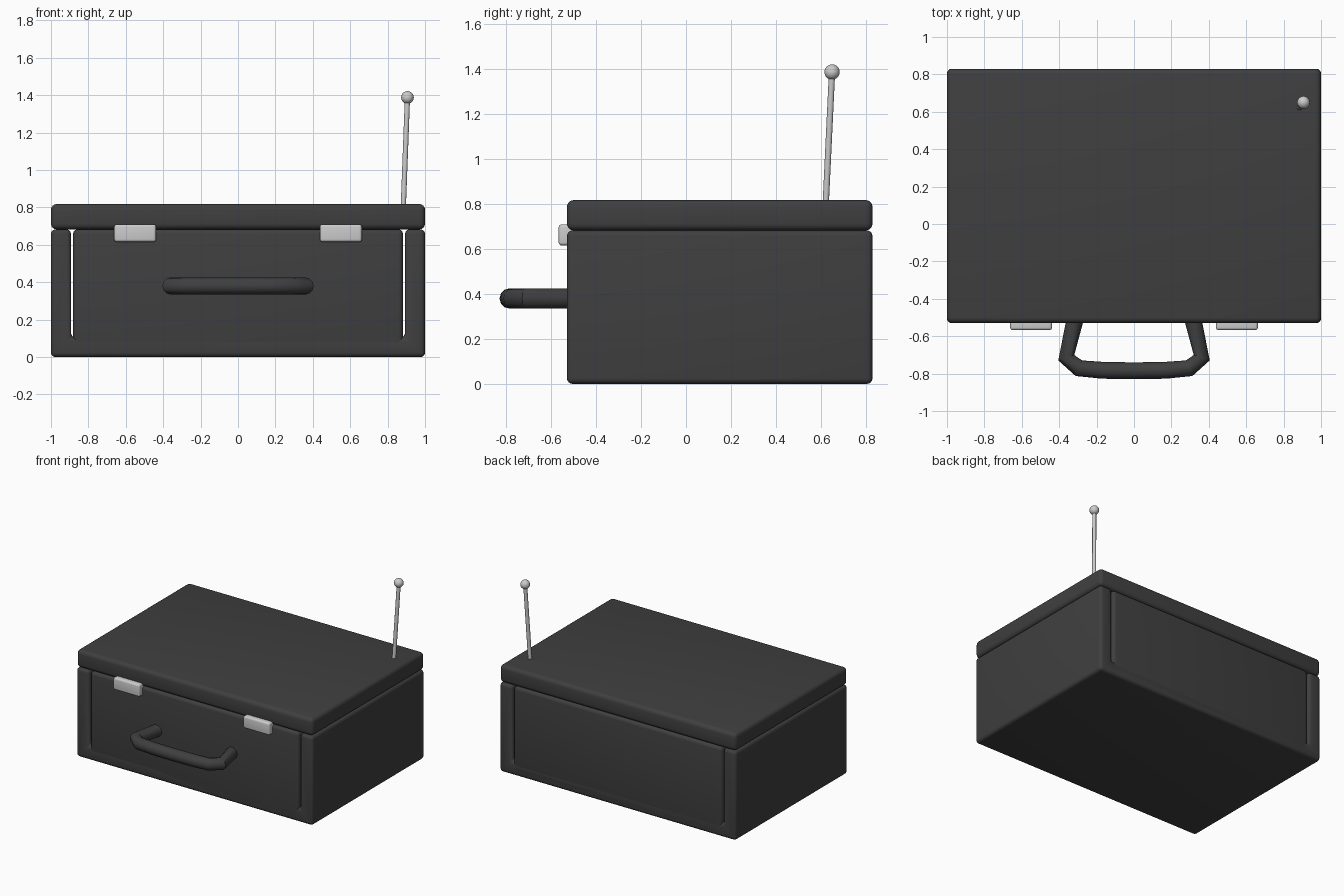
import bpy, bmesh, math
from mathutils import Vector

if "Cube" in bpy.data.objects:
    bpy.data.objects.remove(bpy.data.objects["Cube"])


def material(name, c):
    m = bpy.data.materials.new(name)
    m.diffuse_color = (*c, 1)
    m.use_nodes = True
    m.node_tree.nodes["Principled BSDF"].inputs["Base Color"].default_value = m.diffuse_color
    return m


DARK = material("dark_shell", (0.05, 0.05, 0.052))
METAL = material("bright_metal", (0.55, 0.55, 0.55))
FRONT, BACK = -0.53, 0.83


def finish(ob, mat, bevel=0.0):
    ob.data.materials.append(mat)
    bpy.ops.object.select_all(action='DESELECT')
    bpy.context.view_layer.objects.active = ob
    ob.select_set(True)
    if bevel:
        b = ob.modifiers.new("bevel", 'BEVEL')
        b.width, b.segments = bevel, 4
        bpy.ops.object.modifier_apply(modifier="bevel")
    bpy.ops.object.shade_smooth_by_angle(angle=math.radians(35))
    return ob


def extrude_profile(name, pts, y0, y1, mat, bevel):
    """Extrude an (x, z) outline along y."""
    bm = bmesh.new()
    face = bm.faces.new([bm.verts.new((x, y0, z)) for x, z in pts])
    ext = bmesh.ops.extrude_face_region(bm, geom=[face])
    moved = [g for g in ext['geom'] if isinstance(g, bmesh.types.BMVert)]
    bmesh.ops.translate(bm, verts=moved, vec=(0, y1 - y0, 0))
    bmesh.ops.recalc_face_normals(bm, faces=bm.faces)
    me = bpy.data.meshes.new(name)
    bm.to_mesh(me)
    bm.free()
    ob = bpy.data.objects.new(name, me)
    bpy.context.collection.objects.link(ob)
    return finish(ob, mat, bevel)


def rect(x0, x1, z0, z1):
    return [(x0, z0), (x1, z0), (x1, z1), (x0, z1)]


# Shell: floor and side walls, with the main block set between thin slits
shell = [(-1, 0), (1, 0), (1, 0.683), (0.893, 0.683), (0.893, 0.105),
         (-0.893, 0.105), (-0.893, 0.683), (-1, 0.683)]
extrude_profile("case_shell", shell, FRONT, BACK, DARK, 0.025)
extrude_profile("case_block", rect(-0.882, 0.882, 0, 0.683), FRONT, BACK, DARK, 0.025)

# Lid
extrude_profile("lid", rect(-1, 1, 0.683, 0.818), FRONT, BACK, DARK, 0.03)

# Latches
for side, x in (("left", -0.55), ("right", 0.55)):
    extrude_profile(side + "_latch", rect(x - 0.112, x + 0.112, 0.616, 0.71),
                    -0.567, -0.50, METAL, 0.014)

# Carry handle: mirrored tube path
half = [(0.30, -0.45), (0.32, -0.53), (0.362, -0.715), (0.295, -0.771), (0.17, -0.782)]
path = [(-x, y) for x, y in half] + [(0, -0.785)] + half[::-1]
cu = bpy.data.curves.new("carry_handle", 'CURVE')
cu.dimensions = '3D'
cu.bevel_depth, cu.bevel_resolution, cu.use_fill_caps = 0.045, 4, True
sp = cu.splines.new('POLY')
sp.points.add(len(path) - 1)
for p, (x, y) in zip(sp.points, path):
    p.co = (x, y, 0.38, 1)
handle = bpy.data.objects.new("carry_handle", cu)
bpy.context.collection.objects.link(handle)
bpy.ops.object.select_all(action='DESELECT')
bpy.context.view_layer.objects.active = handle
handle.select_set(True)
bpy.ops.object.convert(target='MESH')
finish(bpy.context.object, DARK)

# Leaning antenna rod with ball tip
base, tip = Vector((0.883, 0.621, 0.78)), Vector((0.906, 0.65, 1.388))
axis = tip - base
bpy.ops.mesh.primitive_cylinder_add(vertices=16, radius=0.014, depth=axis.length,
                                    location=(base + tip) / 2,
                                    rotation=axis.to_track_quat('Z', 'Y').to_euler())
rod = bpy.context.object
rod.name = "antenna_rod"
finish(rod, METAL)
bpy.ops.mesh.primitive_uv_sphere_add(segments=20, ring_count=12, radius=0.034, location=tip)
ball = bpy.context.object
ball.name = "antenna_tip"
finish(ball, METAL)
